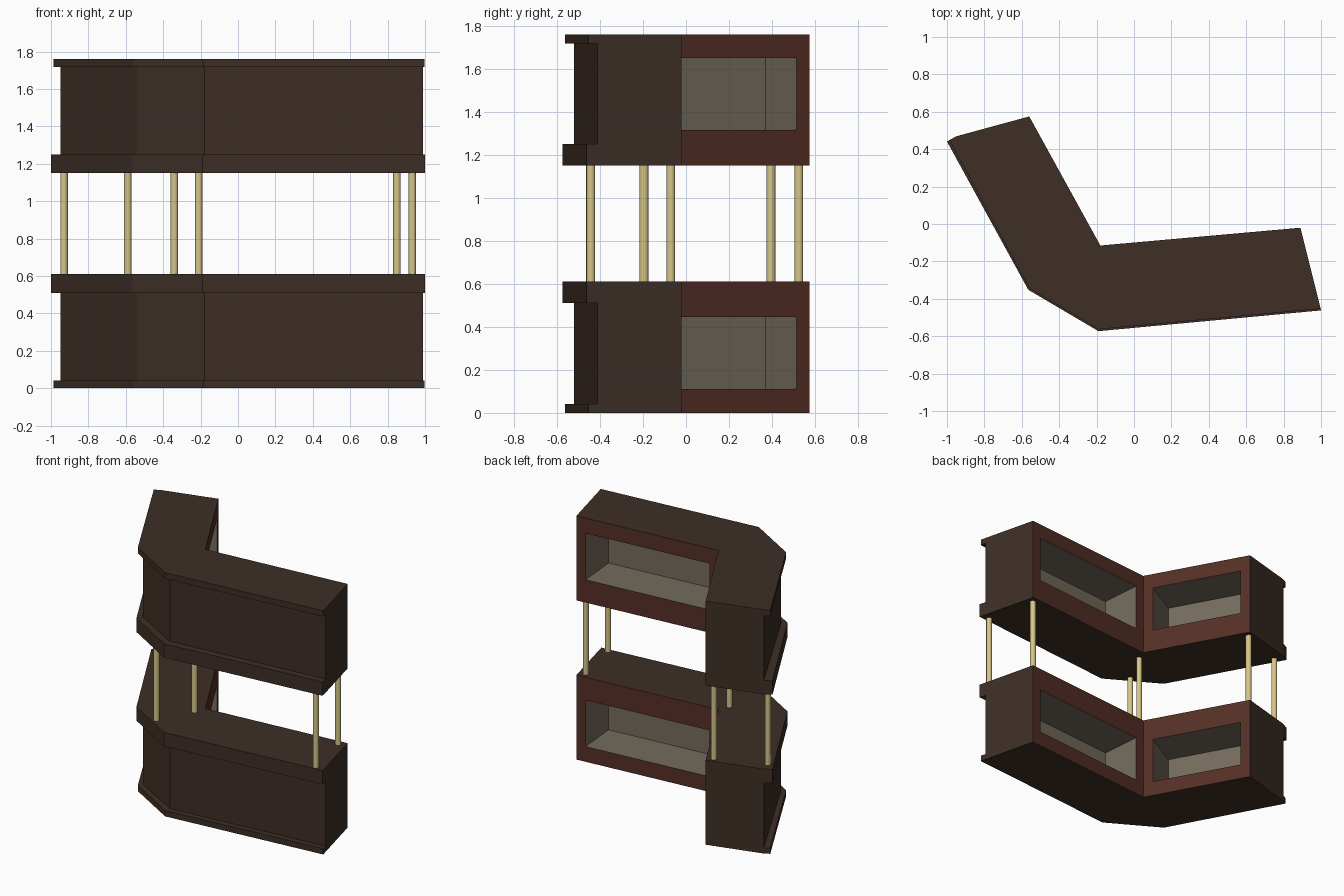
import bpy, bmesh
from mathutils import Vector

if "Cube" in bpy.data.objects:
    bpy.data.objects.remove(bpy.data.objects["Cube"])

HEIGHT = 1.76


def material(name, rgb):
    m = bpy.data.materials.new(name)
    m.diffuse_color = (*rgb, 1)
    m.use_nodes = True
    m.node_tree.nodes["Principled BSDF"].inputs["Base Color"].default_value = m.diffuse_color
    return m


brown = material("dark brown wood", (0.047, 0.028, 0.019))
red = material("red brown wood", (0.090, 0.028, 0.019))
lining = material("grey shelf lining", (0.175, 0.148, 0.108))
tan = material("pale tan post", (0.68, 0.57, 0.25))


def finish(bm, name, mats):
    bmesh.ops.recalc_face_normals(bm, faces=bm.faces)
    mesh = bpy.data.meshes.new(name)
    bm.to_mesh(mesh)
    bm.free()
    for m in mats:
        mesh.materials.append(m)
    ob = bpy.data.objects.new(name, mesh)
    bpy.context.collection.objects.link(ob)
    return ob


def prism(bm, outline, z0, z1):
    """Vertical prism; returns its side faces in outline order."""
    lo = [bm.verts.new((x, y, z0)) for x, y in outline]
    hi = [bm.verts.new((x, y, z1)) for x, y in outline]
    bm.faces.new(lo)
    bm.faces.new(hi)
    n = len(outline)
    return [bm.faces.new((lo[i], lo[(i + 1) % n], hi[(i + 1) % n], hi[i])) for i in range(n)]


def open_shelf(bm, side, z0, z1, margin=0.07, depth=0.30):
    """Replace a side face by a red frame around a lined recess."""
    ring = list(side.verts)  # low a, low b, high b, high a
    a, b = ring[0].co.copy(), ring[1].co.copy()
    along = (b - a).normalized()
    inward = Vector((along.y, -along.x, 0)) * depth
    p, q = a + along * margin, b - along * margin
    rect = [Vector((p.x, p.y, z0)), Vector((q.x, q.y, z0)),
            Vector((q.x, q.y, z1)), Vector((p.x, p.y, z1))]
    mouth = [bm.verts.new(v) for v in rect]
    back = [bm.verts.new(v + inward) for v in rect]
    bm.faces.remove(side)
    for i in range(4):
        j = (i + 1) % 4
        bm.faces.new((ring[i], ring[j], mouth[j], mouth[i])).material_index = 1
        bm.faces.new((mouth[i], mouth[j], back[j], back[i])).material_index = 2
    bm.faces.new(back).material_index = 2


# Plan outlines: rear line, body front line, trim front lines
rear = [(-0.56, 0.575), (-0.18, -0.115), (0.89, -0.02)]
front = [(0.988, -0.412), (-0.18, -0.52), (-0.537, -0.315), (-0.95, 0.469)]
thick_edge = [(1.0, -0.462), (-0.19, -0.573), (-0.565, -0.352), (-1.0, 0.441)]
thin_edge = [(0.998, -0.453), (-0.188, -0.563), (-0.559, -0.345), (-0.987, 0.448)]


def counter(prefix, flip):
    def z(v):
        return HEIGHT - v if flip else v

    # body with two open shelves at the rear
    bm = bmesh.new()
    sides = prism(bm, rear + front, z(0), z(0.61))
    for s in sides[:2]:
        open_shelf(bm, s, z(0.11), z(0.445))
    finish(bm, prefix + "_counter_body", [brown, red, lining])

    # protruding trims along the front
    for part, edge, z0, z1 in (("thick_trim", thick_edge, 0.51, 0.61),
                               ("thin_trim", thin_edge, 0.0, 0.042)):
        bm = bmesh.new()
        prism(bm, edge + front[::-1], z(z0), z(z1))
        finish(bm, prefix + "_" + part, [brown])


counter("lower", False)
counter("upper", True)

# posts between the counters
posts = [(-0.93, 0.395), (-0.59, 0.525), (-0.34, -0.445),
         (-0.21, -0.195), (0.85, -0.07), (0.932, -0.442)]
for i, (x, y) in enumerate(posts):
    bpy.ops.mesh.primitive_cylinder_add(vertices=16, radius=0.02, depth=0.54, location=(x, y, 0.88))
    ob = bpy.context.object
    ob.name = f"post_{i + 1}"
    ob.data.materials.append(tan)
    bpy.ops.object.shade_smooth_by_angle()
